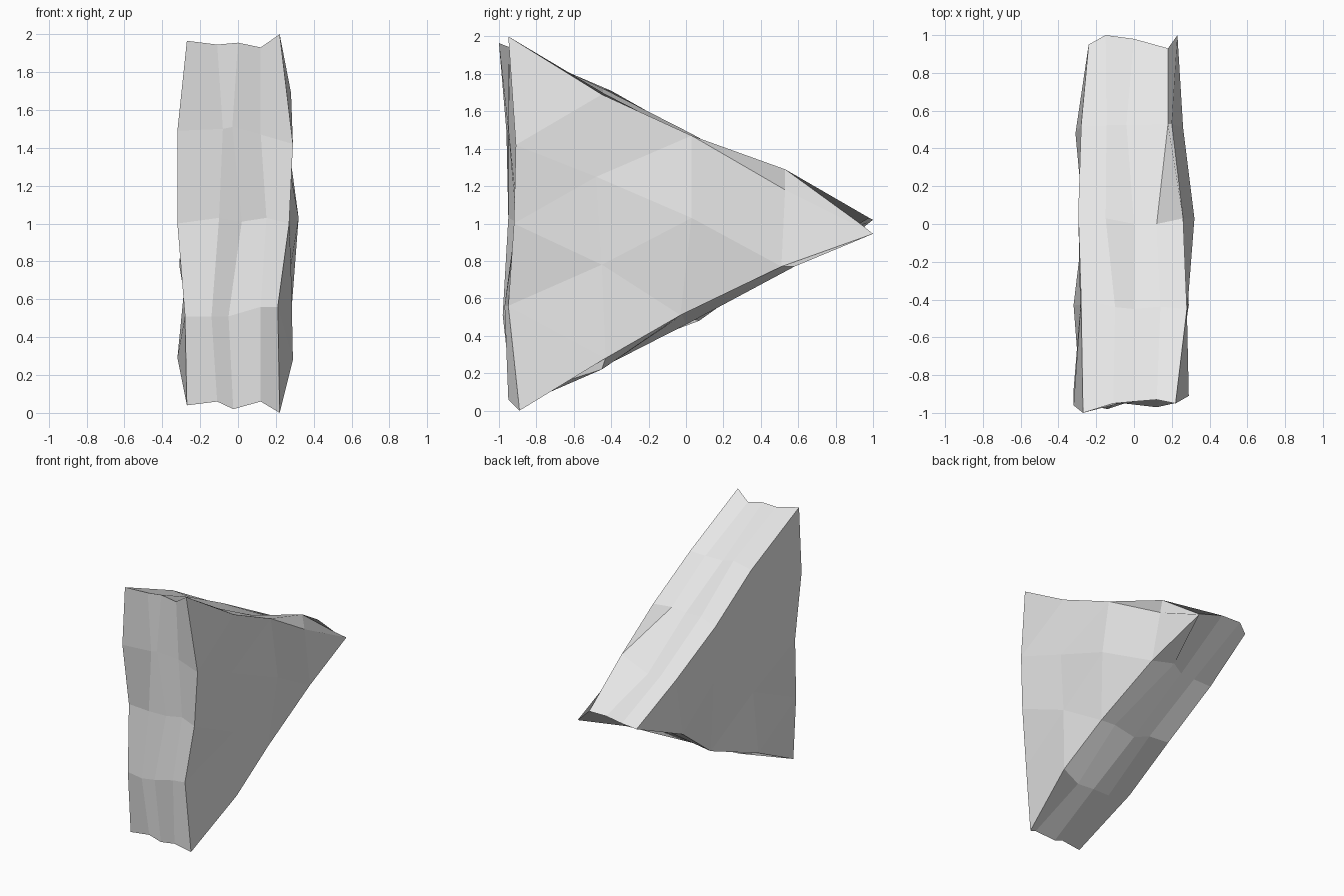
import bpy, bmesh

# Each side is a triangular lattice: rows run from the upright front edge to the rear tip
RIGHT = [
    [(.22, -.89, .0), (.21, -.95, .56), (.27, -.92, 1.0), (.29, -.91, 1.42), (.22, -.95, 2.0)],
    [(.29, -.43, .28), (.28, -.45, .78), (.28, -.48, 1.25), (.28, -.45, 1.69)],
    [(.28, -.03, .51), (.32, .03, 1.03), (.26, .03, 1.47)],
    [(.26, .51, .77), (.20, .53, 1.18)],
    [(.23, 1.0, .945)]]
LEFT = [
    [(-.27, -.93, .04), (-.28, -.95, .51), (-.32, -.88, 1.0), (-.32, -.96, 1.49), (-.27, -1.0, 1.965)],
    [(-.32, -.43, .29), (-.275, -.43, .75), (-.285, -.45, 1.25), (-.28, -.40, 1.71)],
    [(-.26, .07, .48), (-.27, .05, 1.0), (-.295, .06, 1.45)],
    [(-.31, .48, .78), (-.28, .52, 1.21)],
    [(-.24, .95, .98)]]

# Hand-shaped dents on the strips: (ring, column) -> position
DENTS = {
    (0, 1): (-.11, -.93, .06), (0, 3): (.12, -.95, .06),
    (1, 1): (-.14, -.98, .51), (1, 2): (-.05, -.95, .51), (1, 3): (.12, -.97, .56),
    (2, 1): (-.10, -.95, 1.03), (2, 2): (.02, -.91, 1.01), (2, 3): (.15, -.90, 1.03),
    (3, 1): (-.08, -.95, 1.50), (3, 2): (-.03, -.95, 1.51), (3, 3): (.12, -.90, 1.47),
    (4, 1): (-.11, -.95, 1.945), (4, 2): (.0, -.94, 1.955), (4, 3): (.12, -.93, 1.93),
    (5, 1): (-.10, -.44, 1.72), (5, 2): (.0, -.45, 1.69),
    (6, 1): (-.15, .03, 1.48), (6, 2): (.0, .0, 1.46), (6, 3): (.12, .0, 1.47),
    (7, 3): (.18, .53, 1.29),
    (8, 1): (-.15, 1.0, 1.02), (8, 2): (.0, .98, 1.03), (8, 3): (.18, .93, 1.0),
    (9, 3): (.11, .58, .77), (10, 2): (.0, .0, .46), (10, 3): (.16, -.02, .51),
    (11, 1): (-.14, -.45, .23), (11, 2): (.0, -.45, .23), (11, 3): (.145, -.45, .22)}

bm = bmesh.new()


def lattice(rows):
    return [[bm.verts.new(p) for p in row] for row in rows]


def outline(g):
    # up the front, down the rear slope to the tip, back along the underside
    return g[0] + [g[1][-1], g[2][-1], g[3][-1], g[4][0], g[3][0], g[2][0], g[1][0]]


# Triangulated side faces
left, right = lattice(LEFT), lattice(RIGHT)
for g in (left, right):
    for a, b in zip(g, g[1:]):
        for i in range(len(b)):
            bm.faces.new((a[i], a[i + 1], b[i]))
            if i + 1 < len(b):
                bm.faces.new((b[i], a[i + 1], b[i + 1]))

# Strips of four quads across the front, rear slope and underside
rings = []
for r, (l, q) in enumerate(zip(outline(left), outline(right))):
    inner = [bm.verts.new(DENTS.get((r, c), l.co.lerp(q.co, t)))
             for c, t in ((1, .28), (2, .5), (3, .75))]
    rings.append([l] + inner + [q])
for r in range(12):
    a, b = rings[r], rings[(r + 1) % 12]
    for c in range(4):
        bm.faces.new((a[c + 1], b[c + 1], b[c], a[c]))
bmesh.ops.recalc_face_normals(bm, faces=bm.faces)

# Flat-shaded stone wedge
mesh = bpy.data.meshes.new("stone_wedge")
bm.to_mesh(mesh)
bm.free()
stone = bpy.data.materials.new("pale grey stone")
stone.diffuse_color = (.8, .8, .8, 1)
mesh.materials.append(stone)
bpy.context.collection.objects.link(bpy.data.objects.new("stone_wedge", mesh))
